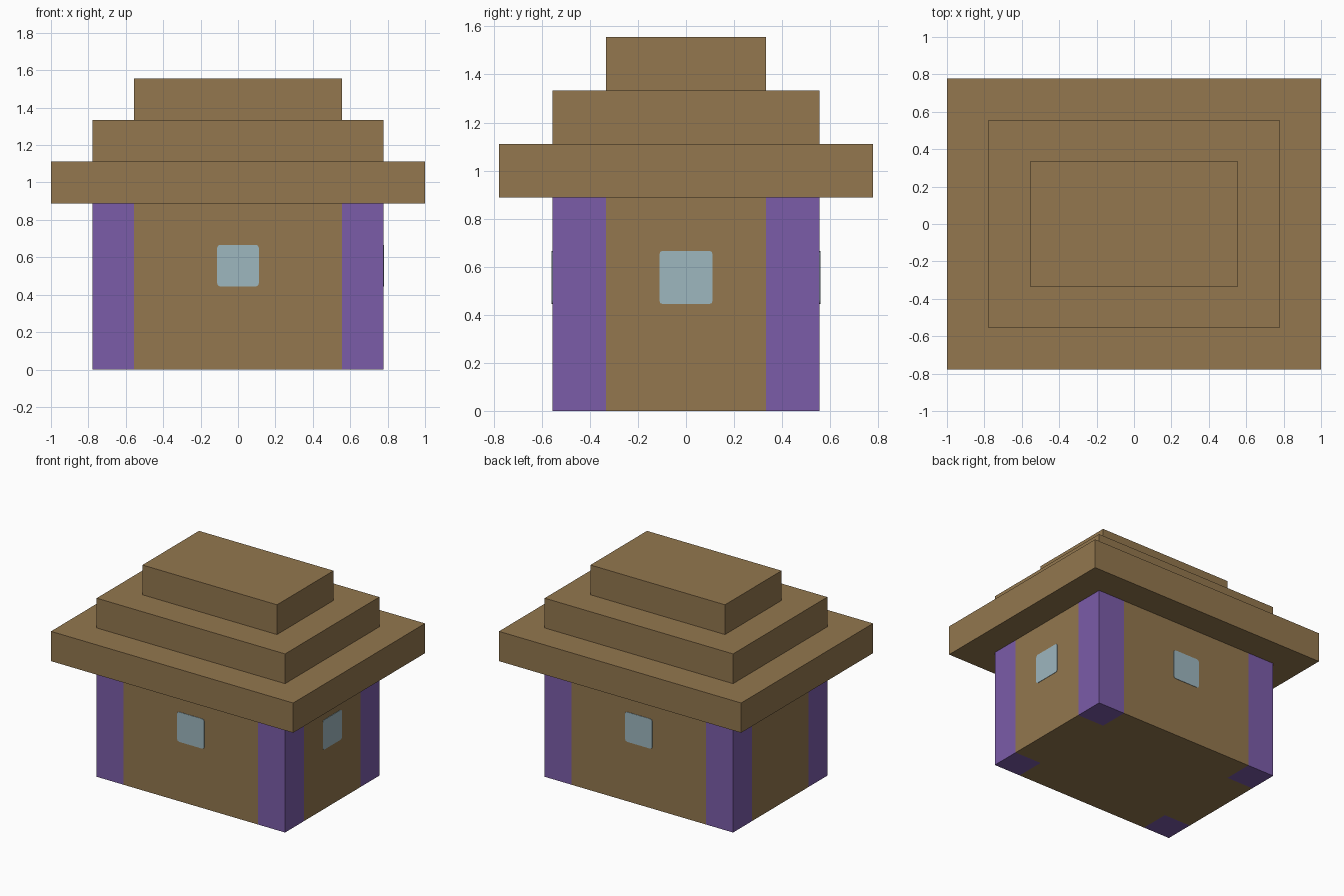
import bpy
import bmesh
from mathutils import Matrix, Vector

default = bpy.data.objects.get("Cube")
if default:
    bpy.data.objects.remove(default, do_unlink=True)

U = 2 / 9  # one block


def linear(c):
    c /= 255
    return c / 12.92 if c <= 0.04045 else ((c + 0.055) / 1.055) ** 2.4


def material(name, *rgb):
    colour = [linear(c) for c in rgb] + [1]
    mat = bpy.data.materials.new(name)
    mat.use_nodes = True
    mat.diffuse_color = colour
    mat.node_tree.nodes["Principled BSDF"].inputs["Base Color"].default_value = colour
    return mat


brown = material("brown wood", 147, 119, 78)
purple = material("purple pillar", 123, 92, 169)
glass = material("pale blue glass", 158, 183, 191)


def box(bm, size, centre):
    mat = Matrix.Translation(centre) @ Matrix.Diagonal((*size, 1))
    bmesh.ops.create_cube(bm, size=1, matrix=mat)


def finish(bm, name, *mats):
    mesh = bpy.data.meshes.new(name)
    bm.to_mesh(mesh)
    bm.free()
    for m in mats:
        mesh.materials.append(m)
    obj = bpy.data.objects.new(name, mesh)
    bpy.context.collection.objects.link(obj)
    return obj


# House body: walls cut into bands, corner bands coloured as pillars
bm = bmesh.new()
box(bm, (7 * U, 5 * U, 4 * U), (0, 0, 2 * U))
for axis, cut in ((Vector((1, 0, 0)), 2.5 * U), (Vector((0, 1, 0)), 1.5 * U)):
    for side in (-1, 1):
        bmesh.ops.bisect_plane(bm, geom=bm.verts[:] + bm.edges[:] + bm.faces[:],
                               plane_co=axis * cut * side, plane_no=axis)
for f in bm.faces:
    c = f.calc_center_median()
    f.material_index = int(abs(c.x) > 2.5 * U and abs(c.y) > 1.5 * U)
finish(bm, "house_body", brown, purple)

# Stepped roof tiers
for i, name in enumerate(("roof_eaves", "roof_middle", "roof_top")):
    bm = bmesh.new()
    box(bm, ((9 - 2 * i) * U, (7 - 2 * i) * U, U), (0, 0, (4.5 + i) * U))
    finish(bm, name, brown)


# Thin window panes with softened corners, on three walls
def window(name, normal, distance):
    bm = bmesh.new()
    size = [0.006 if n else U for n in normal]
    box(bm, size, Vector(normal) * distance + Vector((0, 0, 2.5 * U)))
    corners = [e for e in bm.edges
               if abs((e.verts[0].co - e.verts[1].co).length - 0.006) < 0.001]
    bmesh.ops.bevel(bm, geom=corners, offset=0.015, segments=2,
                    profile=0.5, affect='EDGES')
    finish(bm, name, glass)


window("front_window", (0, -1, 0), 2.5 * U)
window("back_window", (0, 1, 0), 2.5 * U)
window("left_window", (1, 0, 0), 3.5 * U)
